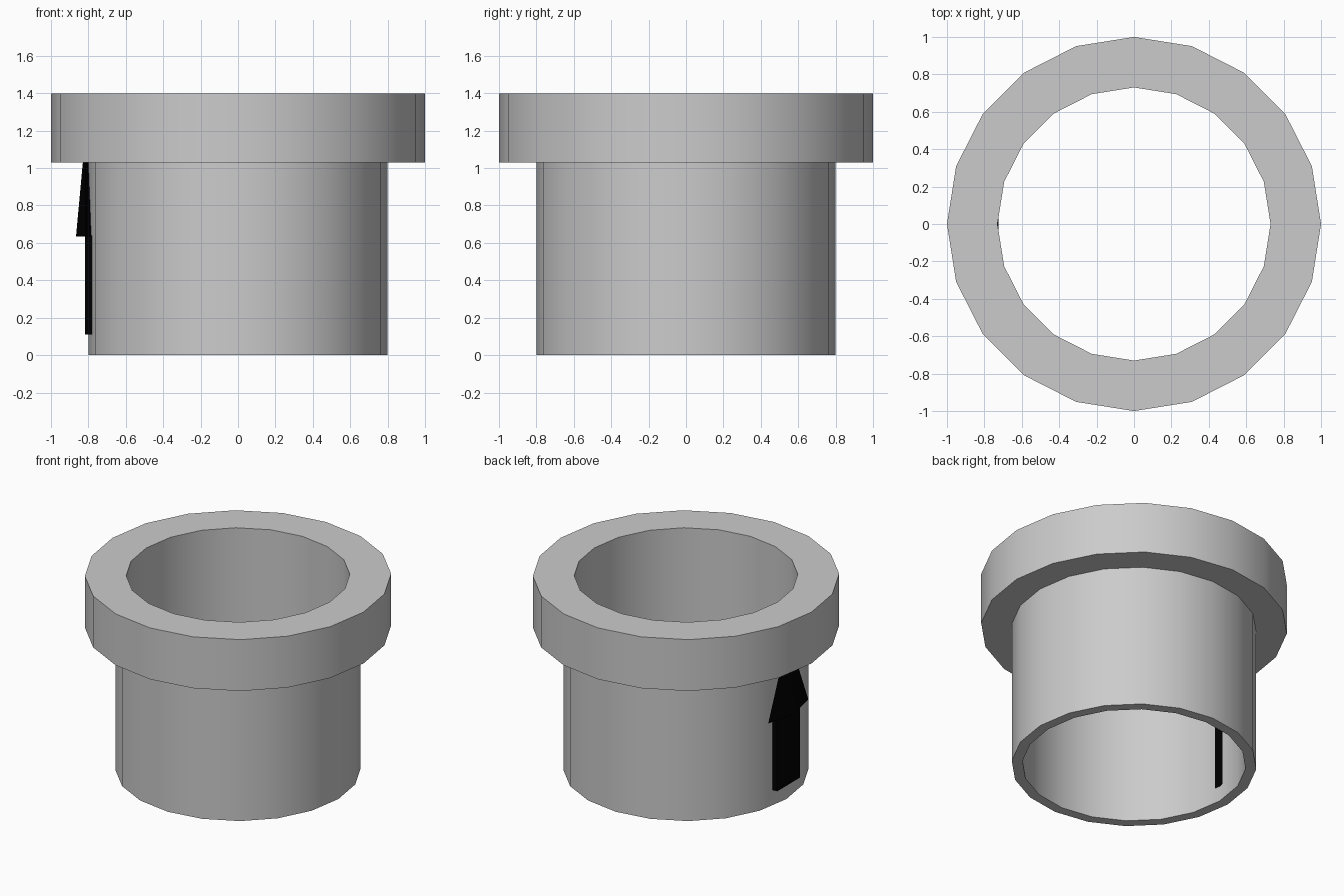
import bpy, bmesh, math

if "Cube" in bpy.data.objects:
    bpy.data.objects.remove(bpy.data.objects["Cube"])

SIDES = 20


def ring(name, r_in, r_out, z0, z1):
    """Closed hollow ring turned from a rectangular profile."""
    bm = bmesh.new()
    loops = []
    for r, z in ((r_out, z0), (r_out, z1), (r_in, z1), (r_in, z0)):
        loops.append([bm.verts.new((r * math.cos(i * math.tau / SIDES),
                                    r * math.sin(i * math.tau / SIDES), z))
                      for i in range(SIDES)])
    for k in range(4):
        a, b = loops[k], loops[(k + 1) % 4]
        for i in range(SIDES):
            j = (i + 1) % SIDES
            bm.faces.new((a[i], a[j], b[j], b[i]))
    bmesh.ops.recalc_face_normals(bm, faces=bm.faces)
    mesh = bpy.data.meshes.new(name)
    bm.to_mesh(mesh)
    bm.free()
    obj = bpy.data.objects.new(name, mesh)
    bpy.context.collection.objects.link(obj)
    bpy.ops.object.select_all(action='DESELECT')
    obj.select_set(True)
    bpy.context.view_layer.objects.active = obj
    bpy.ops.object.shade_smooth_by_angle(angle=math.radians(30))
    return obj


# Open tube and the thick collar around its top
ring("pipe_body", 0.73, 0.80, 0.0, 1.40)
ring("pipe_rim", 0.80, 1.00, 1.03, 1.40)

black = bpy.data.materials.new("black")
black.diffuse_color = (0.0, 0.0, 0.0, 1.0)
black.use_nodes = True
black.node_tree.nodes["Principled BSDF"].inputs["Base Color"].default_value = black.diffuse_color

# Arrow shaft, set into the wall on the left side
bpy.ops.mesh.primitive_cube_add(size=1, location=(-0.771, 0, 0.375))
shaft = bpy.context.object
shaft.name = "arrow_shaft"
shaft.scale = (0.094, 0.26, 0.53)
shaft.data.materials.append(black)

# Arrow head: flattened four-sided pyramid, its tip inside the rim
bpy.ops.mesh.primitive_cone_add(vertices=4, radius1=1, radius2=0, depth=1,
                                location=(-0.815, 0, 0.912))
head = bpy.context.object
head.name = "arrow_head"
head.scale = (0.051, 0.228, 0.555)
head.data.materials.append(black)
